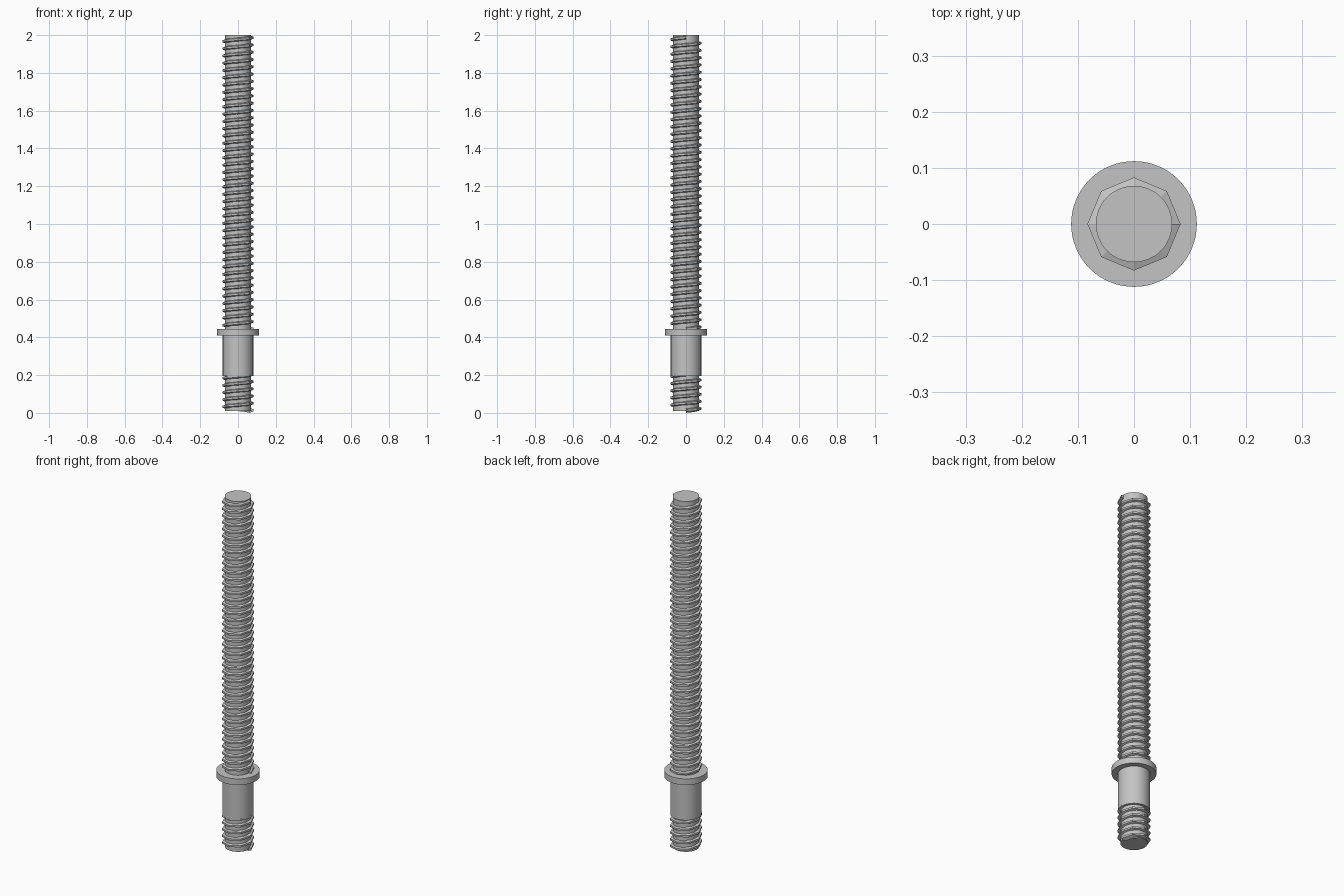
import bpy
import bmesh
from math import cos, sin, pi, radians

cube = bpy.data.objects.get("Cube")
if cube:
    bpy.data.objects.remove(cube, do_unlink=True)

# One plain metal colour
STEEL = (0.55, 0.55, 0.55, 1.0)
steel = bpy.data.materials.new("steel_grey")
steel.use_nodes = True
steel.diffuse_color = STEEL
steel.node_tree.nodes["Principled BSDF"].inputs["Base Color"].default_value = STEEL


def cylinder(name, radius, bottom, top, sides=48):
    """Upright cylinder with smooth sides and sharp rims."""
    bpy.ops.mesh.primitive_cylinder_add(
        vertices=sides, radius=radius, depth=top - bottom,
        location=(0, 0, (bottom + top) / 2))
    obj = bpy.context.object
    obj.name = name
    obj.data.materials.append(steel)
    bpy.ops.object.shade_smooth_by_angle(angle=radians(30))
    return obj


def thread(name, bottom, top, turns, steps=8):
    """Right-handed faceted ridge: a trapezoid swept along a helix, capped."""
    root, crest = 0.060, 0.083
    root_half, crest_half = 0.0135, 0.005
    profile = [(root, -root_half), (crest, -crest_half),
               (crest, crest_half), (root, root_half)]
    bm = bmesh.new()
    count = turns * steps
    rings = []
    for i in range(count + 1):
        a = 2 * pi * i / steps
        z = bottom + (top - bottom) * i / count
        rings.append([bm.verts.new((r * cos(a), r * sin(a), z + dz))
                      for r, dz in profile])
    for low, high in zip(rings, rings[1:]):
        for k in range(len(profile)):
            n = (k + 1) % len(profile)
            bm.faces.new((low[k], low[n], high[n], high[k]))
    bm.faces.new(rings[0])
    bm.faces.new(reversed(rings[-1]))
    bmesh.ops.recalc_face_normals(bm, faces=bm.faces)
    mesh = bpy.data.meshes.new(name)
    bm.to_mesh(mesh)
    bm.free()
    mesh.materials.append(steel)
    obj = bpy.data.objects.new(name, mesh)
    bpy.context.collection.objects.link(obj)
    return obj


# Rod core, plain shank and flange
cylinder("rod_core", 0.068, 0.01, 2.0)
cylinder("shank", 0.081, 0.195, 0.42)
cylinder("flange", 0.112, 0.41, 0.445, sides=64)

# Short thread below the shank, long thread above the flange
thread("lower_thread", 0.0135, 0.203, turns=5)
thread("upper_thread", 0.445, 1.9865, turns=40)
